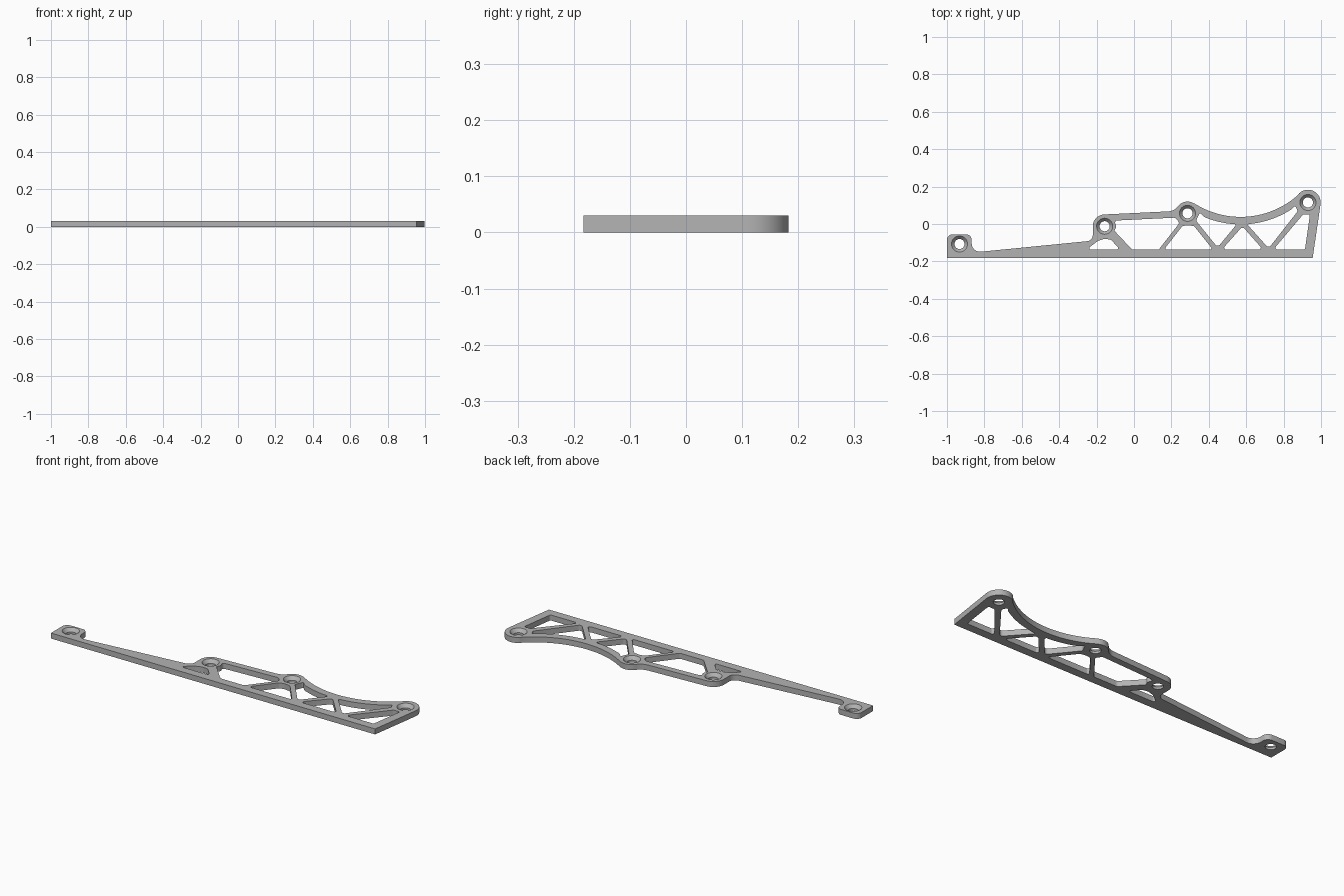
import bpy
import bmesh
from math import radians, cos, sin, tan
from mathutils import Vector

THICK = 0.03
FLOOR = -0.137          # top edge of the bottom rail
BOSS_1, BOSS_2, BOSS_3 = (-0.157, -0.012), (0.286, 0.057), (0.93, 0.115)
TAB = (-0.933, -0.107)
SWEEP = (0.57, 0.498)   # centre of the concave sweep

if "Cube" in bpy.data.objects:
    bpy.data.objects.remove(bpy.data.objects["Cube"])

grey = bpy.data.materials.new("plain_grey")
grey.use_nodes = True
colour = (0.45, 0.45, 0.45, 1)
grey.diffuse_color = colour
grey.node_tree.nodes["Principled BSDF"].inputs["Base Color"].default_value = colour


def arc(centre, r, a0, a1, n=16):
    """Points on an arc, none of them filleted."""
    angles = [radians(a0 + (a1 - a0) * i / n) for i in range(n + 1)]
    return [(centre[0] + r * cos(a), centre[1] + r * sin(a), 0) for a in angles]


def rounded(points, n=6):
    """Closed outline whose (x, y, radius) corners are filleted."""
    out = []
    for i, (x, y, r) in enumerate(points):
        p = Vector((x, y))
        if r == 0:
            out.append(p)
            continue
        u = (Vector(points[i - 1][:2]) - p).normalized()
        v = (Vector(points[(i + 1) % len(points)][:2]) - p).normalized()
        half = u.angle(v) / 2
        mid = p + (u + v).normalized() * (r / sin(half))
        start = p + u * (r / tan(half)) - mid
        sweep = start.angle_signed(p + v * (r / tan(half)) - mid)
        for k in range(n + 1):
            a = -sweep * k / n
            out.append(mid + Vector((start.x * cos(a) - start.y * sin(a),
                                     start.x * sin(a) + start.y * cos(a))))
    return out


def prism(bm, outline, z0, z1):
    face = bm.faces.new([bm.verts.new((p.x, p.y, z0)) for p in outline])
    top = bmesh.ops.extrude_face_region(bm, geom=[face])["geom"]
    bmesh.ops.translate(bm, vec=(0, 0, z1 - z0),
                        verts=[g for g in top if isinstance(g, bmesh.types.BMVert)])


def countersink(bm, centre):
    """Through hole that flares towards the top face."""
    n = 40
    rings = []
    for r, z in ((0.027, -0.02), (0.027, 0.012), (0.043, THICK), (0.043, 0.05)):
        rings.append([bm.verts.new((*p[:2], z)) for p in arc(centre, r, 0, 360, n)[:-1]])
    for low, high in zip(rings, rings[1:]):
        for i in range(n):
            j = (i + 1) % n
            bm.faces.new((low[i], low[j], high[j], high[i]))
    bm.faces.new(rings[0])
    bm.faces.new(rings[-1])


def finish(bm, name):
    bmesh.ops.recalc_face_normals(bm, faces=bm.faces)
    mesh = bpy.data.meshes.new(name)
    bm.to_mesh(mesh)
    bm.free()
    mesh.materials.append(grey)
    obj = bpy.data.objects.new(name, mesh)
    bpy.context.collection.objects.link(obj)
    return obj


# Outer outline, counter-clockwise from the front left corner
outline = ([(-1, -0.183, 0), (0.955, -0.183, 0)]
           + arc(BOSS_3, 0.068, -8, 133, 24)
           + arc(SWEEP, 0.46, -48, -122, 32)
           + arc(BOSS_2, 0.063, 57, 140)
           + [(0.214, 0.069, 0.07)]
           + arc(BOSS_1, 0.063, 93, 180)
           + [(-0.22, -0.089, 0.035), (-0.868, -0.153, 0.045),
              (-0.868, -0.055, 0.03), (-1, -0.055, 0.03)])
plate_bm = bmesh.new()
prism(plate_bm, rounded(outline), 0, THICK)
plate = finish(plate_bm, "bracket_plate")

# Truss windows, left to right
windows = [
    [(-0.255, FLOOR, 0.008), (-0.075, FLOOR, 0.008), (-0.122, -0.085, 0.01),
     (-0.155, -0.078, 0.05), (-0.192, -0.09, 0.01)],
    [(-0.01, FLOOR, 0.02), (0.132, FLOOR, 0.012), (0.243, 0.005, 0.012),
     (0.222, 0.034, 0.02), (-0.11, 0.018, 0.012), (-0.092, -0.012, 0.02),
     (-0.105, -0.036, 0.008)],
    [(0.16, FLOOR, 0.008), (0.422, FLOOR, 0.008), (0.322, -0.012, 0.01),
     (0.286, -0.006, 0.05), (0.258, -0.012, 0.01)],
    [(0.447, -0.125, 0.015), (0.552, 0.002, 0.008)]
    + arc(SWEEP, 0.5, -95, -113) + [(0.352, 0.062, 0.006), (0.332, 0.017, 0.01)],
    [(0.47, FLOOR, 0.01), (0.69, FLOOR, 0.01), (0.58, -0.013, 0.015)],
    [(0.72, -0.13, 0.015), (0.875, 0.068, 0.01), (0.862, 0.098, 0.006)]
    + arc(SWEEP, 0.5, -57, -84) + [(0.602, 0.002, 0.006)],
    [(0.745, FLOOR, 0.01), (0.914, FLOOR, 0.01), (0.941, 0.052, 0.01),
     (0.903, 0.05, 0.01)],
]
cut_bm = bmesh.new()
for window in windows:
    prism(cut_bm, rounded(window), -0.02, 0.05)
for centre in (TAB, BOSS_1, BOSS_2, BOSS_3):
    countersink(cut_bm, centre)
cutter = finish(cut_bm, "window_cutter")
cutter.hide_render = True

# Cut the windows and screw holes, then drop the cutter
bpy.ops.object.select_all(action="DESELECT")
plate.select_set(True)
bpy.context.view_layer.objects.active = plate
cut = plate.modifiers.new("windows", "BOOLEAN")
cut.operation = "DIFFERENCE"
cut.solver = "EXACT"
cut.object = cutter
bpy.ops.object.modifier_apply(modifier=cut.name)
bpy.data.objects.remove(cutter)
bpy.ops.object.shade_smooth_by_angle(angle=radians(30))
